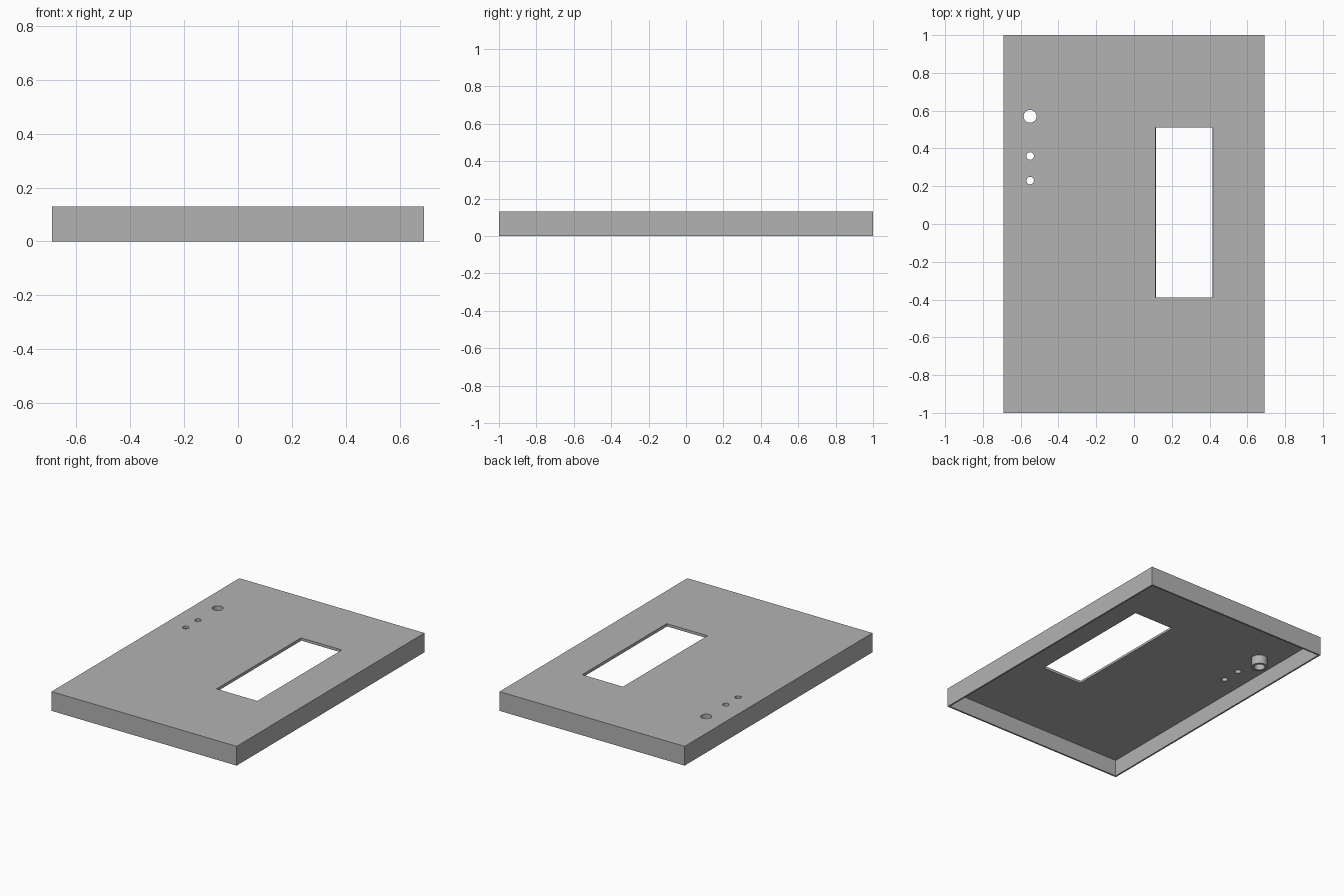
import bpy, bmesh
from mathutils import Matrix

if "Cube" in bpy.data.objects:
    bpy.data.objects.remove(bpy.data.objects["Cube"], do_unlink=True)

WIDTH, LENGTH, HEIGHT = 1.38, 2.0, 0.13
WALL, PLATE = 0.016, 0.018
CEILING = HEIGHT - PLATE

grey = bpy.data.materials.new("plain grey")
grey.use_nodes = True
grey.diffuse_color = (0.45, 0.45, 0.45, 1)
grey.node_tree.nodes["Principled BSDF"].inputs["Base Color"].default_value = grey.diffuse_color


def finish(name, bm):
    mesh = bpy.data.meshes.new(name)
    bmesh.ops.recalc_face_normals(bm, faces=bm.faces)
    bm.to_mesh(mesh)
    bm.free()
    mesh.materials.append(grey)
    obj = bpy.data.objects.new(name, mesh)
    bpy.context.collection.objects.link(obj)
    return obj


def box(bm, x0, x1, y0, y1, z0, z1):
    place = Matrix.Translation(((x0 + x1) / 2, (y0 + y1) / 2, (z0 + z1) / 2))
    size = Matrix.Diagonal((x1 - x0, y1 - y0, z1 - z0, 1))
    return bmesh.ops.create_cube(bm, size=1, matrix=place @ size)["verts"]


def cylinder(bm, x, y, radius, z0, z1):
    bmesh.ops.create_cone(bm, cap_ends=True, segments=32, radius1=radius, radius2=radius,
                          depth=z1 - z0, matrix=Matrix.Translation((x, y, (z0 + z1) / 2)))


def cut(obj, cutter):
    # Apply the cut, then discard its cutter
    mod = obj.modifiers.new("cut", "BOOLEAN")
    mod.operation, mod.solver, mod.object = "DIFFERENCE", "EXACT", cutter
    bpy.context.view_layer.objects.active = obj
    bpy.ops.object.modifier_apply(modifier=mod.name)
    bpy.data.objects.remove(cutter, do_unlink=True)


def smooth(obj):
    bpy.ops.object.select_all(action="DESELECT")
    obj.select_set(True)
    bpy.context.view_layer.objects.active = obj
    bpy.ops.object.shade_smooth_by_angle()


# Shallow lid, hollow from below
bm = bmesh.new()
box(bm, -WIDTH / 2, WIDTH / 2, -LENGTH / 2, LENGTH / 2, 0, HEIGHT)
under = min(bm.faces, key=lambda f: f.calc_center_median().z)
bmesh.ops.inset_region(bm, faces=[under], thickness=WALL)
hollow = bmesh.ops.extrude_discrete_faces(bm, faces=[under])["faces"][0]
bmesh.ops.translate(bm, verts=hollow.verts, vec=(0, 0, CEILING))
lid = finish("lid", bm)

# Window with slightly sloping long sides
bm = bmesh.new()
for v in box(bm, 0.11, 0.42, -0.39, 0.51, CEILING - 0.02, HEIGHT + 0.02):
    slope = 0.008 if v.co.z < HEIGHT else 0
    v.co.x += slope if v.co.x < 0.2 else -slope
cut(lid, finish("window_cutter", bm))

# Button hole and two small indicator holes
for y, radius in ((0.57, 0.034), (0.36, 0.02), (0.23, 0.02)):
    bm = bmesh.new()
    cylinder(bm, -0.55, y, radius, CEILING - 0.02, HEIGHT + 0.02)
    cut(lid, finish("hole_cutter", bm))
smooth(lid)

# Guide collar under the button hole
bm = bmesh.new()
cylinder(bm, -0.55, 0.57, 0.051, CEILING - 0.06, CEILING + 0.002)
collar = finish("button_collar", bm)
bm = bmesh.new()
cylinder(bm, -0.55, 0.57, 0.034, 0, HEIGHT + 0.02)
cut(collar, finish("collar_cutter", bm))
smooth(collar)
